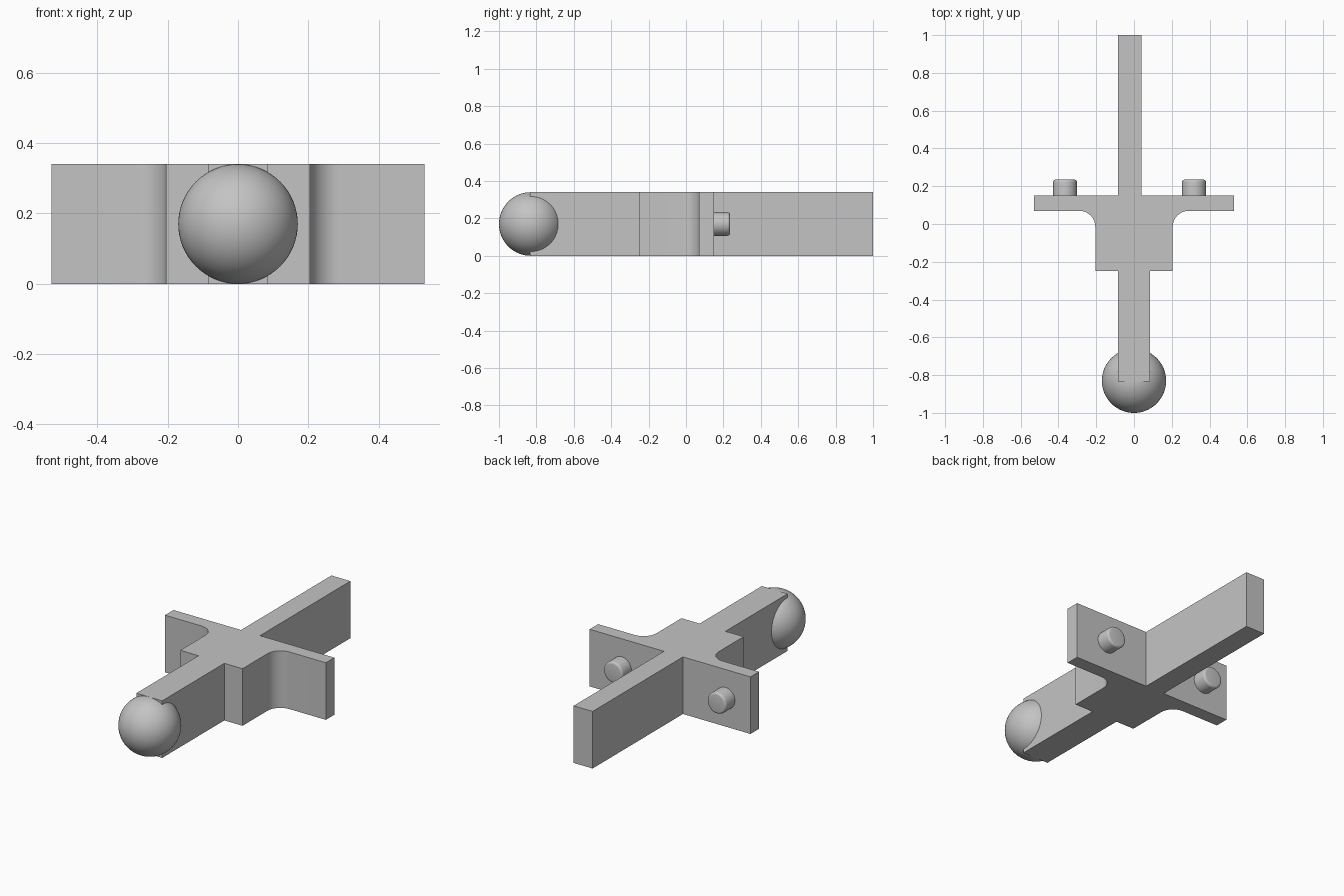
import bpy
import bmesh
from math import cos, sin, pi, radians
from mathutils import Matrix

HEIGHT = 0.34
MID = HEIGHT / 2

cube = bpy.data.objects.get("Cube")
if cube:
    bpy.data.objects.remove(cube, do_unlink=True)

grey = bpy.data.materials.new("light_grey")
grey.use_nodes = True
colour = (0.55, 0.55, 0.55, 1)
grey.diffuse_color = colour
grey.node_tree.nodes["Principled BSDF"].inputs["Base Color"].default_value = colour


def make_object(name, bm, angle=30):
    bmesh.ops.recalc_face_normals(bm, faces=bm.faces)
    mesh = bpy.data.meshes.new(name)
    bm.to_mesh(mesh)
    bm.free()
    mesh.materials.append(grey)
    obj = bpy.data.objects.new(name, mesh)
    bpy.context.collection.objects.link(obj)
    bpy.ops.object.select_all(action="DESELECT")
    obj.select_set(True)
    bpy.context.view_layer.objects.active = obj
    bpy.ops.object.shade_smooth_by_angle(angle=radians(angle))
    return obj


def fillet(cx, cy, r, start, end, steps=12):
    """Points of an arc from start to end, in radians."""
    angles = [start + (end - start) * i / steps for i in range(steps + 1)]
    return [(cx + r * cos(a), cy + r * sin(a)) for a in angles]


# Cross-shaped body: plan outline with two inner fillets, extruded upwards
R = 0.085
outline = [(-0.085, -0.835), (0.085, -0.835), (0.085, -0.25), (0.205, -0.25)]
outline += fillet(0.205 + R, 0.07 - R, R, pi, pi / 2)
outline += [(0.53, 0.07), (0.53, 0.15), (0.04, 0.15), (0.04, 1.0),
            (-0.085, 1.0), (-0.085, 0.15), (-0.53, 0.15), (-0.53, 0.07)]
outline += fillet(-0.205 - R, 0.07 - R, R, pi / 2, 0)
outline += [(-0.205, -0.25), (-0.085, -0.25)]

bm = bmesh.new()
base = bm.faces.new([bm.verts.new((x, y, 0)) for x, y in outline])
top = bmesh.ops.extrude_face_region(bm, geom=[base])["geom"]
bmesh.ops.translate(bm, vec=(0, 0, HEIGHT),
                    verts=[v for v in top if isinstance(v, bmesh.types.BMVert)])
make_object("cross_body", bm)

# Ball on the front arm
bm = bmesh.new()
bmesh.ops.create_uvsphere(bm, u_segments=64, v_segments=32, radius=MID,
                          matrix=Matrix.Translation((0, -0.83, MID)))
make_object("front_ball", bm)

# Rounded pegs on the back of the side wings
for name, x in (("left_peg", 0.318), ("right_peg", -0.365)):
    bm = bmesh.new()
    place = Matrix.Translation((x, 0.185, MID)) @ Matrix.Rotation(pi / 2, 4, "X")
    bmesh.ops.create_cone(bm, cap_ends=True, segments=48, radius1=0.063,
                          radius2=0.063, depth=0.1, matrix=place)
    rim = [e for e in bm.edges if all(v.co.y > 0.23 for v in e.verts)]
    bmesh.ops.bevel(bm, geom=rim, offset=0.013, segments=4, profile=0.5,
                    affect="EDGES")
    make_object(name, bm)
